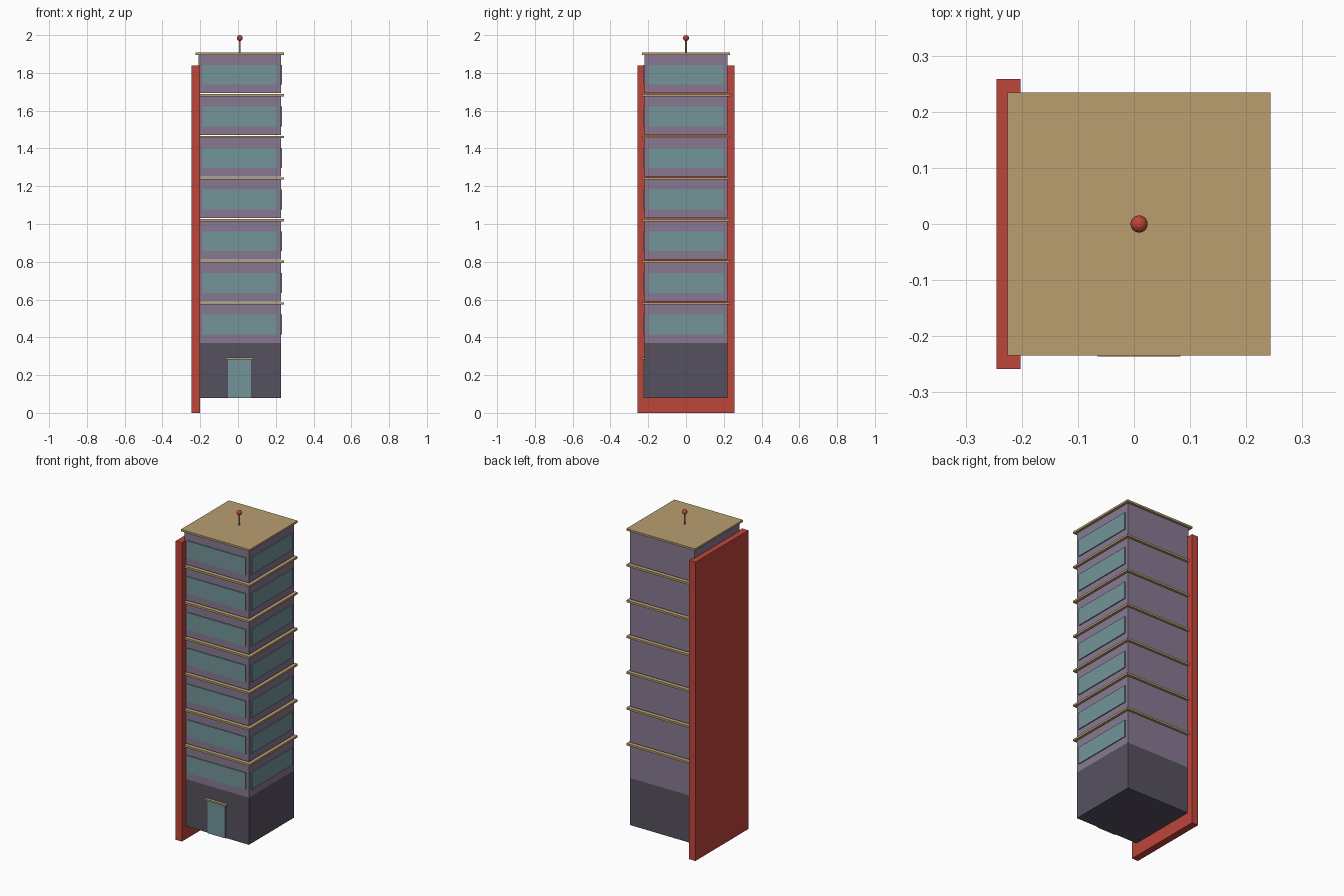
import bpy
from mathutils import Vector

cube = bpy.data.objects.get("Cube")
if cube:
    bpy.data.objects.remove(cube, do_unlink=True)


def linear(c):
    c /= 255
    return c / 12.92 if c < 0.04045 else ((c + 0.055) / 1.055) ** 2.4


def material(name, *rgb):
    m = bpy.data.materials.new(name)
    color = [linear(c) for c in rgb] + [1]
    m.diffuse_color = color
    m.use_nodes = True
    m.node_tree.nodes["Principled BSDF"].inputs["Base Color"].default_value = color
    return m


RED = material("red", 190, 70, 58)
TAN = material("tan", 184, 159, 112)
PURPLE = material("dusty purple", 136, 121, 146)
CHARCOAL = material("charcoal", 86, 81, 95)
GLASS = material("teal glass", 115, 149, 153)


def box(name, mat, low, high):
    low, high = Vector(low), Vector(high)
    bpy.ops.mesh.primitive_cube_add(size=1, location=(low + high) / 2)
    ob = bpy.context.object
    ob.name = name
    ob.scale = high - low
    bpy.ops.object.transform_apply(location=False, rotation=False, scale=True)
    ob.data.materials.append(mat)
    return ob


CX = 0.009        # tower axis
HALF = 0.219      # tower half width
EAVE = 0.234      # slab half width
PANE = 0.198      # window half width
OUT = 0.006       # window projection
STEP = 0.2205     # storey height
BASE = 0.37       # top of ground floor

# Tall slab wall along the model's right side
box("side_wall", RED, (-0.245, -0.258, 0), (-0.202, 0.258, 1.84))

# Ground floor with entrance
box("ground_floor", CHARCOAL, (CX - HALF, -HALF, 0.08), (CX + HALF, HALF, BASE))
box("door", GLASS, (CX - 0.061, -HALF - OUT, 0.08), (CX + 0.061, -HALF + OUT, 0.283))
box("door_canopy", TAN, (CX - 0.074, -0.236, 0.283), (CX + 0.074, -HALF + OUT, 0.293))

# Repeated storeys, each capped by an overhanging slab
for i in range(7):
    z = BASE + i * STEP
    top = z + 0.203
    n = i + 1
    box(f"storey_{n}", PURPLE, (CX - HALF, -HALF, z), (CX + HALF, HALF, top))
    box(f"slab_{n}", TAN, (CX - EAVE, -EAVE, top), (CX + EAVE, EAVE, top + 0.012))
    low, high = z + 0.045, z + 0.15
    box(f"front_window_{n}", GLASS, (CX - PANE, -HALF - OUT, low), (CX + PANE, -HALF + 0.002, high))
    box(f"left_window_{n}", GLASS, (CX + HALF - 0.002, -PANE, low), (CX + HALF + OUT, PANE, high))

# Rooftop mast and beacon
bpy.ops.mesh.primitive_cylinder_add(vertices=12, radius=0.005, depth=0.08, location=(CX, 0, 1.945))
mast = bpy.context.object
mast.name = "roof_mast"
mast.data.materials.append(TAN)
bpy.ops.object.shade_smooth_by_angle()
bpy.ops.mesh.primitive_uv_sphere_add(segments=16, ring_count=8, radius=0.0155, location=(CX, 0, 1.9845))
beacon = bpy.context.object
beacon.name = "roof_beacon"
beacon.data.materials.append(RED)
